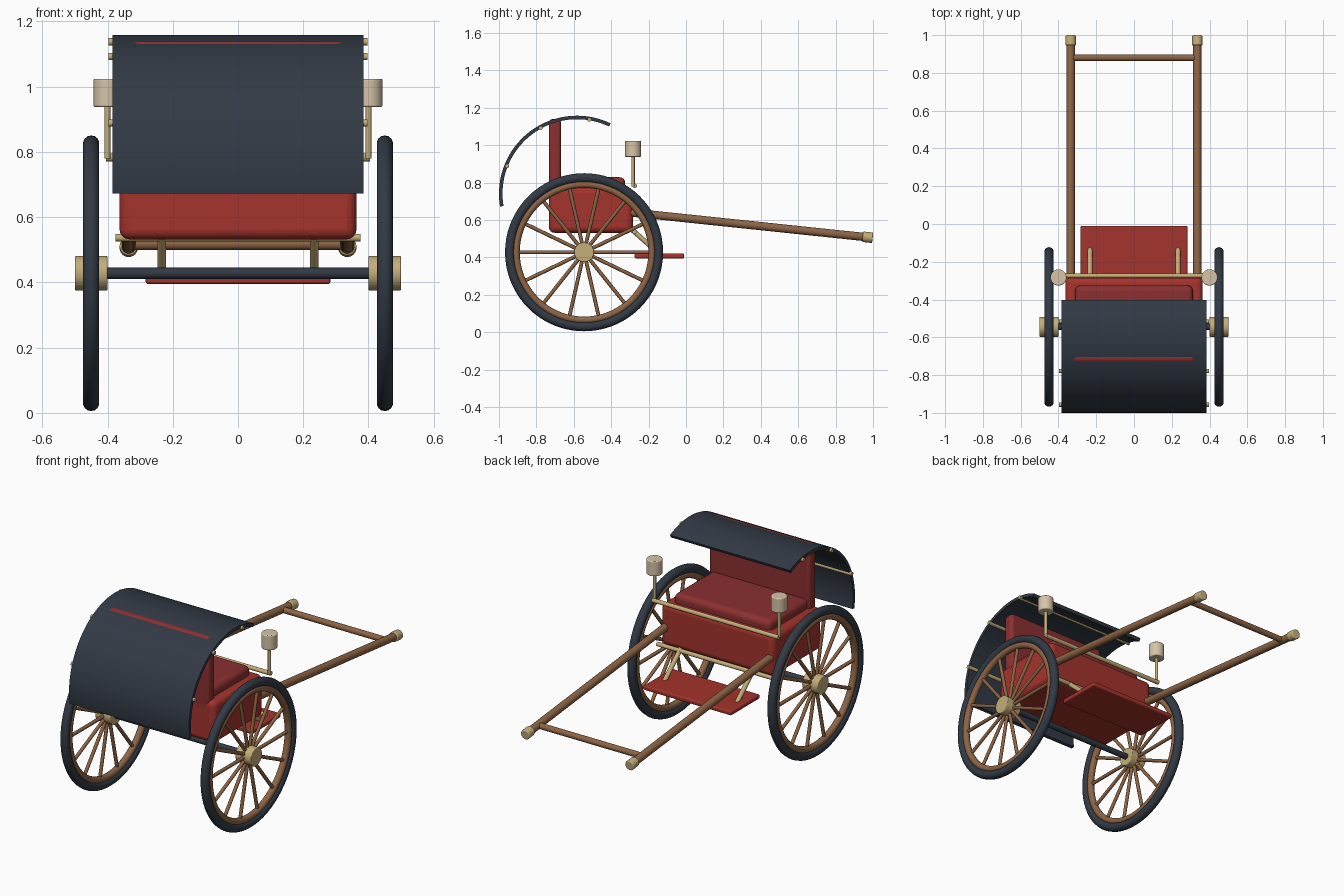
import bpy, bmesh, math
from mathutils import Vector

if "Cube" in bpy.data.objects:
    bpy.data.objects.remove(bpy.data.objects["Cube"], do_unlink=True)


def make_material(name, rgb):
    mat = bpy.data.materials.new(name)
    mat.use_nodes = True
    color = (*rgb, 1)
    mat.diffuse_color = color
    mat.node_tree.nodes["Principled BSDF"].inputs["Base Color"].default_value = color
    return mat


NAVY = make_material("dark navy", (0.032, 0.042, 0.06))
RED = make_material("lacquer red", (0.37, 0.033, 0.025))
MAROON = make_material("cushion red", (0.26, 0.029, 0.03))
WOOD = make_material("warm wood", (0.27, 0.13, 0.06))
BRASS = make_material("brass", (0.56, 0.42, 0.19))
CREAM = make_material("lamp cream", (0.68, 0.55, 0.39))


def finish(bm, name, mat, bevel=0, segments=3):
    mesh = bpy.data.meshes.new(name)
    bmesh.ops.recalc_face_normals(bm, faces=bm.faces)
    bm.to_mesh(mesh)
    bm.free()
    mesh.materials.append(mat)
    obj = bpy.data.objects.new(name, mesh)
    bpy.context.collection.objects.link(obj)
    bpy.ops.object.select_all(action='DESELECT')
    obj.select_set(True)
    bpy.context.view_layer.objects.active = obj
    bpy.ops.object.shade_smooth_by_angle(angle=math.radians(40))
    if bevel:
        mod = obj.modifiers.new("rounded edges", 'BEVEL')
        mod.width, mod.segments = bevel, segments
        mod.limit_method = 'ANGLE'
        mod.angle_limit = math.radians(50)
    return obj


def add_rod(bm, a, b, r, sides=20):
    a, b = Vector(a), Vector(b)
    turn = (b - a).to_track_quat('Z', 'Y').to_matrix().to_4x4()
    turn.translation = (a + b) / 2
    bmesh.ops.create_cone(bm, cap_ends=True, segments=sides, radius1=r, radius2=r,
                          depth=(b - a).length, matrix=turn)


def rod(name, mat, a, b, r, bevel=0, sides=24):
    bm = bmesh.new()
    add_rod(bm, a, b, r, sides)
    return finish(bm, name, mat, bevel)


def box(name, mat, low, high, bevel):
    bm = bmesh.new()
    bmesh.ops.create_cube(bm, size=1)
    low, high = Vector(low), Vector(high)
    bmesh.ops.scale(bm, vec=high - low, verts=bm.verts)
    bmesh.ops.translate(bm, vec=(low + high) / 2, verts=bm.verts)
    return finish(bm, name, mat, bevel, 4)


def ring(name, mat, center, major, minor, around=72, tube=14):
    # Torus standing upright with its axis along x
    bm = bmesh.new()
    loops = []
    for i in range(around):
        a = math.tau * i / around
        loop = []
        for j in range(tube):
            t = math.tau * j / tube
            r = major + minor * math.cos(t)
            loop.append(bm.verts.new((center[0] + minor * math.sin(t),
                                      center[1] + r * math.cos(a),
                                      center[2] + r * math.sin(a))))
        loops.append(loop)
    for i in range(around):
        p, q = loops[i], loops[(i + 1) % around]
        for j in range(tube):
            k = (j + 1) % tube
            bm.faces.new((p[j], p[k], q[k], q[j]))
    return finish(bm, name, mat)


# Wheels, shafts, lamps and step brackets, once per side
WY, WZ = -0.545, 0.428
for side, s in (("left", 1), ("right", -1)):
    x = 0.45 * s
    ring(side + "_tire", NAVY, (x, WY, WZ), 0.3975, 0.025)
    ring(side + "_rim", WOOD, (x, WY, WZ), 0.363, 0.019)
    rod(side + "_hub", BRASS, (x - 0.05, WY, WZ), (x + 0.05, WY, WZ), 0.053, 0.004, 32)
    bm = bmesh.new()
    for i in range(14):
        a = math.tau * i / 14
        d = Vector((0, math.cos(a), math.sin(a)))
        c = Vector((x, WY, WZ))
        add_rod(bm, c + d * 0.03, c + d * 0.36, 0.01, 10)
    finish(bm, side + "_spokes", WOOD)

    sx = 0.335 * s
    rod(side + "_shaft", WOOD, (sx, -0.30, 0.641), (sx, 0.96, 0.509), 0.022)
    rod(side + "_shaft_cap", BRASS, (sx, 0.945, 0.511), (sx, 0.998, 0.505), 0.028, 0.005)

    lx, ly = 0.40 * s, -0.283
    rod(side + "_lamp_post", BRASS, (lx, ly, 0.78), (lx, ly, 0.95), 0.009)
    rod(side + "_lamp", CREAM, (lx, ly, 0.938), (lx, ly, 1.024), 0.043, 0.005, 32)

    bx = 0.233 * s
    rod(side + "_step_bracket", BRASS, (bx, -0.285, 0.545), (bx, -0.132, 0.41), 0.013)

rod("axle", NAVY, (-0.42, WY, WZ), (0.42, WY, WZ), 0.017)
rod("shaft_crossbar", WOOD, (-0.335, 0.88, 0.517), (0.335, 0.88, 0.517), 0.017)

# Body and seat
box("body", RED, (-0.363, -0.733, 0.532), (0.363, -0.283, 0.775), 0.03)
box("seat_cushion", MAROON, (-0.312, -0.69, 0.74), (0.312, -0.325, 0.829), 0.03)
box("backrest", MAROON, (-0.325, -0.733, 0.70), (0.325, -0.668, 1.14), 0.02)
box("footboard", RED, (-0.283, -0.275, 0.395), (0.283, -0.01, 0.421), 0.008)
rod("upper_rail", BRASS, (-0.405, -0.274, 0.783), (0.405, -0.274, 0.783), 0.012)
rod("lower_rail", BRASS, (-0.376, -0.274, 0.537), (0.376, -0.274, 0.537), 0.012)

# Curved canopy shell
CY, CZ = -0.583, 0.741
bm = bmesh.new()
sections = []
STEPS = 40
for i in range(STEPS + 1):
    a = math.radians(64.5 + (189.5 - 64.5) * i / STEPS)
    sections.append([bm.verts.new((x, CY + r * math.cos(a), CZ + r * math.sin(a)))
                     for x, r in ((-0.385, 0.417), (0.385, 0.417), (0.385, 0.398), (-0.385, 0.398))])
for p, q in zip(sections, sections[1:]):
    for j in range(4):
        k = (j + 1) % 4
        bm.faces.new((p[j], p[k], q[k], q[j]))
bm.faces.new(sections[0])
bm.faces.new(sections[-1])
finish(bm, "canopy", NAVY)

# Canopy ribs
for i, deg in enumerate((80.5, 119, 158.5)):
    a = math.radians(deg)
    y, z = CY + 0.402 * math.cos(a), CZ + 0.402 * math.sin(a)
    rod(f"canopy_rib_{i + 1}", BRASS, (-0.397, y, z), (0.397, y, z), 0.011)
